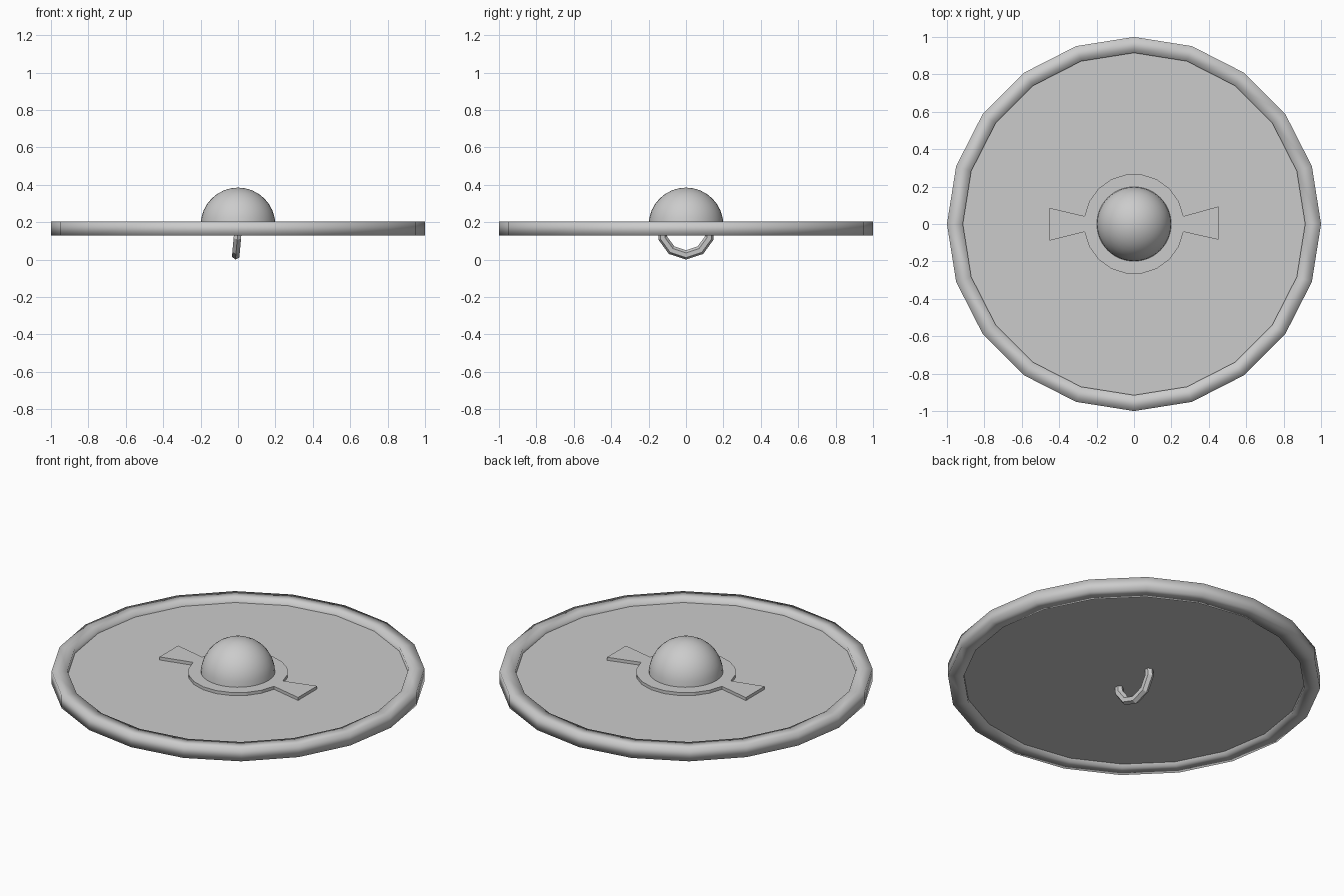
import bpy, bmesh
from math import sin, cos, pi, radians
from mathutils import Matrix

if "Cube" in bpy.data.objects:
    bpy.data.objects.remove(bpy.data.objects["Cube"])

SIDES = 20


def make(name, bm, smooth=False):
    bmesh.ops.recalc_face_normals(bm, faces=bm.faces[:])
    me = bpy.data.meshes.new(name)
    bm.to_mesh(me)
    bm.free()
    for p in me.polygons:
        p.use_smooth = smooth
    ob = bpy.data.objects.new(name, me)
    bpy.context.collection.objects.link(ob)
    return ob


def prism(name, outline, z0, z1):
    bm = bmesh.new()
    low = [bm.verts.new((x, y, z0)) for x, y in outline]
    high = [bm.verts.new((x, y, z1)) for x, y in outline]
    bm.faces.new(low[::-1])
    bm.faces.new(high)
    n = len(outline)
    for i in range(n):
        j = (i + 1) % n
        bm.faces.new((low[i], low[j], high[j], high[i]))
    return make(name, bm)


def sweep(bm, rings):
    # join closed rings of points into a closed tube
    vs = [[bm.verts.new(p) for p in r] for r in rings]
    n, m = len(vs), len(vs[0])
    for i in range(n):
        for j in range(m):
            a, b = vs[i], vs[(i + 1) % n]
            k = (j + 1) % m
            bm.faces.new((a[j], b[j], b[k], a[k]))


# raised rim: rectangular section around the board
bm = bmesh.new()
section = [(0.915, 0.128), (1.0, 0.128), (1.0, 0.203), (0.915, 0.203)]
sweep(bm, [[(r * cos(2 * pi * i / SIDES), r * sin(2 * pi * i / SIDES), z)
            for r, z in section] for i in range(SIDES)])
make("rim", bm, True)

# recessed round board
prism("board", [(0.93 * cos(2 * pi * i / SIDES), 0.93 * sin(2 * pi * i / SIDES))
                for i in range(SIDES)], 0.147, 0.175)

# boss plate: disc with a flared wing on each side
outline = []
for i in range(SIDES):
    a = 2 * pi * (i + 0.5) / SIDES
    outline.append((0.268 * cos(a), 0.268 * sin(a)))
    if i == SIDES // 2 - 1:
        outline += [(-0.452, 0.086), (-0.452, -0.089)]
    if i == SIDES - 1:
        outline += [(0.452, -0.084), (0.452, 0.094)]
prism("boss_plate", outline, 0.165, 0.193)

# domed boss: upper half of a sphere
bm = bmesh.new()
bmesh.ops.create_uvsphere(bm, u_segments=32, v_segments=16, radius=0.2)
bmesh.ops.delete(bm, geom=[v for v in bm.verts if v.co.z < -0.001], context='VERTS')
bmesh.ops.translate(bm, verts=bm.verts[:], vec=(0, 0, 0.185))
make("boss_dome", bm, True)

# grip: low-poly ring, slightly tilted, upper half hidden in the boss
bm = bmesh.new()
rings = []
for i in range(10):
    a = 2 * pi * i / 10
    ring = []
    for j in range(6):
        b = 2 * pi * j / 6
        r = 0.131 + 0.025 * cos(b)
        ring.append((0.023 * sin(b), r * sin(a), -r * cos(a)))
    rings.append(ring)
sweep(bm, rings)
grip = make("grip", bm)
grip.matrix_world = Matrix.Translation((0, 0, 0.156)) @ Matrix.Rotation(radians(5), 4, 'Y')
